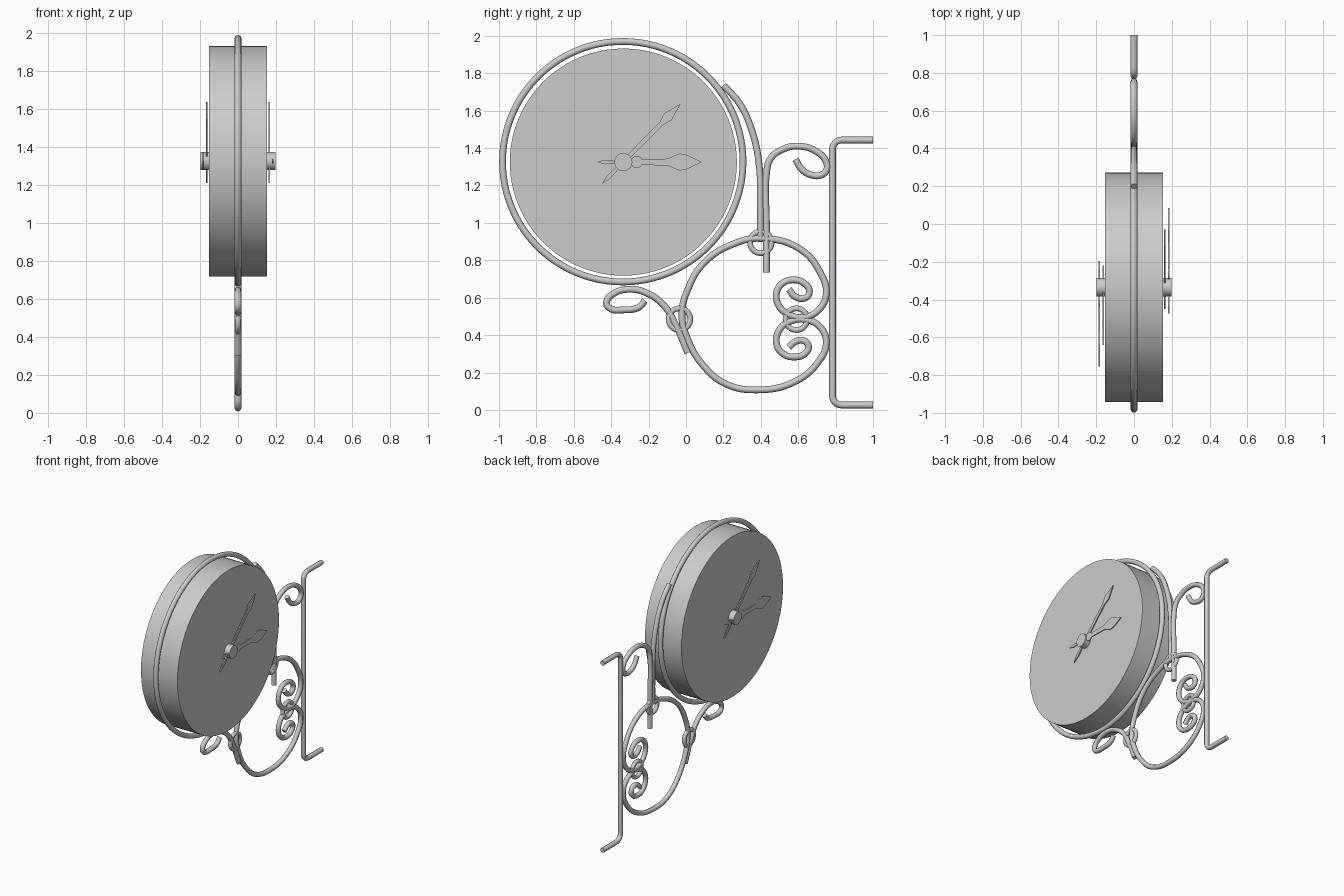
import bpy
import bmesh
import math
from mathutils import Matrix, Vector

if "Cube" in bpy.data.objects:
    bpy.data.objects.remove(bpy.data.objects["Cube"], do_unlink=True)

HUB_Y, HUB_Z = -0.335, 1.325
ROD = 0.018

metal = bpy.data.materials.new("plain grey")
metal.use_nodes = True
GREY = (0.6, 0.6, 0.6, 1)
metal.diffuse_color = GREY
metal.node_tree.nodes["Principled BSDF"].inputs["Base Color"].default_value = GREY


def finish(obj, angle=50):
    """Give the part its material and smooth its round faces."""
    obj.data.materials.clear()
    obj.data.materials.append(metal)
    bpy.ops.object.select_all(action="DESELECT")
    obj.select_set(True)
    bpy.context.view_layer.objects.active = obj
    bpy.ops.object.shade_smooth_by_angle(angle=math.radians(angle))
    return obj


def rod(name, points, smooth=True):
    """Sweep a round bar through (y, z) points in the bracket plane."""
    curve = bpy.data.curves.new(name, "CURVE")
    curve.dimensions = "3D"
    curve.bevel_depth = ROD
    curve.bevel_resolution = 2
    curve.resolution_u = 6
    curve.use_fill_caps = True
    if smooth:
        spline = curve.splines.new("BEZIER")
        spline.bezier_points.add(len(points) - 1)
        for knot, (y, z) in zip(spline.bezier_points, points):
            knot.co = (0, y, z)
            knot.handle_left_type = knot.handle_right_type = "AUTO"
    else:
        spline = curve.splines.new("POLY")
        spline.points.add(len(points) - 1)
        for knot, (y, z) in zip(spline.points, points):
            knot.co = (0, y, z, 1)
    obj = bpy.data.objects.new(name, curve)
    bpy.context.collection.objects.link(obj)
    bpy.ops.object.select_all(action="DESELECT")
    obj.select_set(True)
    bpy.context.view_layer.objects.active = obj
    bpy.ops.object.convert(target="MESH")
    return finish(bpy.context.object)


def ring(name, y, z, radius, tube, segments):
    bpy.ops.mesh.primitive_torus_add(
        location=(0, y, z), rotation=(0, math.pi / 2, 0), major_radius=radius,
        minor_radius=tube, major_segments=segments, minor_segments=12)
    bpy.context.object.name = name
    return finish(bpy.context.object)


def drum(name, x, radius, depth, segments):
    bpy.ops.mesh.primitive_cylinder_add(
        vertices=segments, radius=radius, depth=depth,
        location=(x, HUB_Y, HUB_Z), rotation=(0, math.pi / 2, 0))
    bpy.context.object.name = name
    return finish(bpy.context.object)


def hand(name, side, x, angle, outline, thickness=0.008):
    """Extrude a hand from half its outline, given as (along, half width)."""
    bm = bmesh.new()
    lower = [(a, -w) for a, w in reversed(outline) if w > 0]
    face = bm.faces.new([bm.verts.new((0, a, w)) for a, w in outline + lower])
    move = bmesh.ops.extrude_face_region(bm, geom=[face])["geom"]
    verts = [v for v in move if isinstance(v, bmesh.types.BMVert)]
    bmesh.ops.translate(bm, verts=verts, vec=Vector((thickness, 0, 0)))
    bmesh.ops.recalc_face_normals(bm, faces=bm.faces)
    turn = Matrix.Rotation(0 if side > 0 else math.pi, 4, "Z")
    place = Matrix.Translation((0, HUB_Y, HUB_Z)) @ turn
    place = place @ Matrix.Translation((x, 0, 0)) @ Matrix.Rotation(angle, 4, "X")
    bm.transform(place)
    mesh = bpy.data.meshes.new(name)
    bm.to_mesh(mesh)
    bm.free()
    obj = bpy.data.objects.new(name, mesh)
    bpy.context.collection.objects.link(obj)
    return finish(obj, 20)


# Clock case and the hoop around it
drum("clock_case", 0, 0.607, 0.305, 96)
ring("case_hoop", -0.338, 1.327, 0.643, ROD, 96)

# Hub and hands, repeated on both dials
bead = [(0.072 - 0.032 * math.cos(math.pi * i / 8), 0.032 * math.sin(math.pi * i / 8))
        for i in range(1, 8)]
hour_outline = [(-0.14, 0), (-0.1, 0.012), (-0.04, 0.006)] + bead + [
    (0.11, 0.016), (0.235, 0.018), (0.3, 0.046), (0.34, 0.038), (0.42, 0)]
minute_outline = [(-0.163, 0), (-0.11, 0.012), (-0.04, 0.008), (0.04, 0.012),
                  (0.29, 0.012), (0.34, 0.027), (0.437, 0)]
for side, label in ((1, "left"), (-1, "right")):
    drum(label + "_hub", side * 0.173, 0.048, 0.05, 32)
    hand(label + "_hour_hand", side, 0.18, 0, hour_outline)
    hand(label + "_minute_hand", side, 0.16, math.radians(45.5), minute_outline)

# Wall bar with rounded corners
BAR_Y, TOP, BOTTOM, BEND = 0.783, 1.443, 0.026, 0.05
arc = [math.radians(15 * i) for i in range(7)]
upper = [(BAR_Y + BEND - BEND * math.sin(a), TOP - BEND + BEND * math.cos(a)) for a in arc]
lower = [(y, TOP + BOTTOM - z) for y, z in reversed(upper)]
rod("wall_bar", [(1, TOP)] + upper + lower + [(1, BOTTOM)], smooth=False)

# Bars that hold the case
rod("case_support", [(0.2, 1.735), (0.285, 1.64), (0.35, 1.5), (0.39, 1.32),
                     (0.398, 1.1), (0.398, 0.92)])
rod("upper_scroll", [(0.43, 0.735), (0.43, 1), (0.43, 1.26), (0.45, 1.34),
                     (0.51, 1.39), (0.6, 1.41), (0.7, 1.38), (0.75, 1.325),
                     (0.75, 1.28), (0.72, 1.255), (0.675, 1.255), (0.62, 1.285),
                     (0.585, 1.34)])
rod("lower_scroll", [(-0.22, 0.585), (-0.25, 0.55), (-0.33, 0.535), (-0.41, 0.545),
                     (-0.425, 0.575), (-0.39, 0.62), (-0.3, 0.645), (-0.2, 0.62),
                     (-0.115, 0.555), (-0.055, 0.455), (0.01, 0.305)])

# Large loop ending in two curls
rod("main_loop", [
    (0.55, 0.645), (0.585, 0.605), (0.64, 0.6), (0.66, 0.635), (0.635, 0.675),
    (0.58, 0.695), (0.52, 0.68), (0.485, 0.63), (0.495, 0.56), (0.55, 0.51),
    (0.63, 0.495), (0.71, 0.535), (0.75, 0.62), (0.72, 0.73), (0.61, 0.86),
    (0.4, 0.917), (0.26, 0.89), (0.1, 0.79), (0.01, 0.645), (-0.022, 0.51),
    (0.01, 0.375), (0.09, 0.24), (0.21, 0.14), (0.38, 0.107), (0.58, 0.15),
    (0.71, 0.26), (0.75, 0.36), (0.72, 0.44), (0.64, 0.482), (0.55, 0.47),
    (0.495, 0.42), (0.485, 0.35), (0.52, 0.3), (0.58, 0.283), (0.635, 0.3),
    (0.655, 0.34), (0.63, 0.37), (0.585, 0.365), (0.55, 0.335)])

# Small rings that clasp the joints
for name, y, z in (("upper_clasp", 0.4, 0.896), ("lower_clasp", -0.035, 0.485),
                   ("curl_clasp", 0.59, 0.485)):
    ring(name, y, z, 0.058, 0.015, 32)
